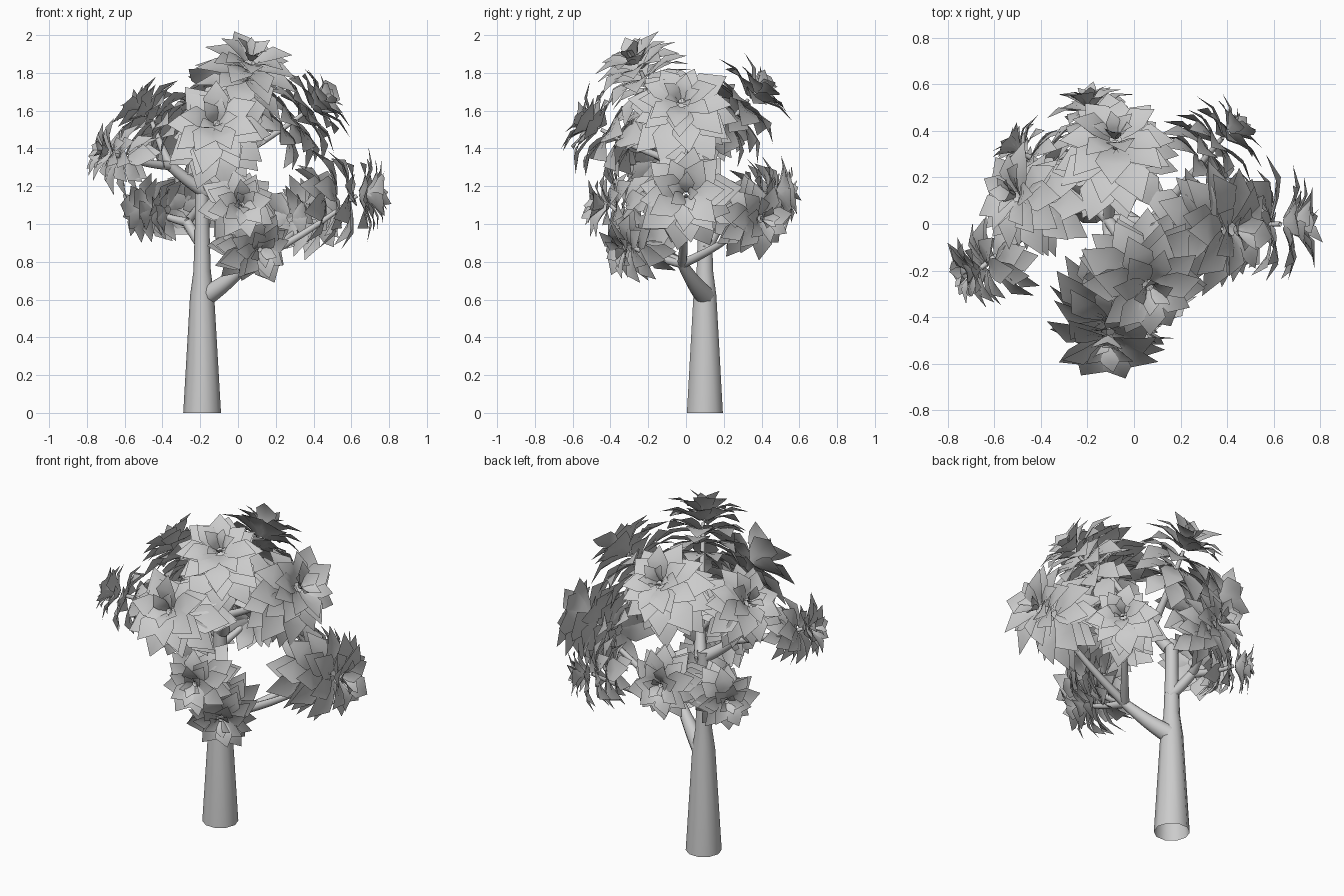
import bpy, bmesh, random
from math import radians, sin, pi
from mathutils import Vector, Matrix

if "Cube" in bpy.data.objects:
    bpy.data.objects.remove(bpy.data.objects["Cube"])

random.seed(4)
TRUNK_X, TRUNK_Y = -.19, .10


# tapered round tube through points with matching radii
def tube(name, points, radii):
    cu = bpy.data.curves.new(name, 'CURVE')
    cu.dimensions = '3D'
    cu.bevel_depth = 1.0
    cu.bevel_resolution = 3
    sp = cu.splines.new('POLY')
    sp.points.add(len(points) - 1)
    for p, co, r in zip(sp.points, points, radii):
        p.co = (*co, 1)
        p.radius = r
    sp.use_smooth = True
    bpy.context.collection.objects.link(bpy.data.objects.new(name, cu))


# branch that leaves its start sideways, then bends upward to its end
def branch(name, start, end, r0, r1, steps=6):
    a, b = Vector(start), Vector(end)
    mid = a.lerp(b, .5) - Vector((0, 0, .07 * (b - a).length))
    ts = [i / steps for i in range(steps + 1)]
    pts = [(1 - t) ** 2 * a + 2 * t * (1 - t) * mid + t * t * b for t in ts]
    tube(name, pts, [r0 + (r1 - r0) * t for t in ts])


# trunk
tube("trunk", [(TRUNK_X, TRUNK_Y, z) for z in (0, .62, .75, 1.0, 1.22)],
     (.10, .064, .046, .038, .036))

# main limbs: height on the trunk, fork position, start radius
LIMBS = {
    "right": (.62, (.05, -.02, .79), .054),
    "left": (.86, (-.27, .18, 1.01), .032),
    "upper": (1.17, (-.36, .04, 1.31), .038),
    "crown": (1.17, (-.11, .02, 1.31), .038),
}
for key, (z, fork, r) in LIMBS.items():
    branch(key + "_limb", (TRUNK_X + .02, TRUNK_Y, z), fork, r, .027)


# one pointed leaf along +X, cupped across and drooping at the tip
def add_leaf(bm, mat, length, width):
    rows = []
    for t, w in ((0, .3), (.3, .8), (.6, 1.0)):
        z = .08 * length * sin(pi * t)
        rows.append([bm.verts.new(mat @ Vector((t * length, s * w * width / 2,
                                                z + abs(s) * .08 * width))) for s in (-1, 0, 1)])
    tip = bm.verts.new(mat @ Vector((length, 0, -.1 * length)))
    for a, b in zip(rows, rows[1:]):
        for i in (0, 1):
            bm.faces.new((a[i], b[i], b[i + 1], a[i + 1]))
    for i in (0, 1):
        bm.faces.new((rows[-1][i], tip, rows[-1][i + 1]))


# whorls: offset along axis, base radius, leaf length, angle from axis, leaf count
WHORLS = [(.25, .06, .46, 34, 5), (.18, .10, .72, 58, 7), (.04, .10, .88, 76, 8),
          (-.18, .10, .92, 92, 9), (-.42, .10, .92, 104, 8), (-.66, .10, .8, 108, 7)]


def leaf_cluster(name, centre, axis, R):
    frame = Matrix.Translation(centre) @ axis.to_track_quat('Z', 'Y').to_matrix().to_4x4()
    bm = bmesh.new()
    for off, base, length, ang, n in WHORLS:
        start = random.uniform(0, 2 * pi)
        for i in range(n):
            turn = Matrix.Rotation(start + 2 * pi * i / n + random.uniform(-.15, .15), 4, 'Z')
            pitch = Matrix.Rotation(radians(ang - 90 + random.uniform(-14, 14)), 4, 'Y')
            m = frame @ turn @ Matrix.Translation((base * R, 0, off * R)) @ pitch
            ln = length * R * random.uniform(.88, 1.12)
            add_leaf(bm, m, ln, ln * .64)
    me = bpy.data.meshes.new(name)
    bm.to_mesh(me)
    bm.free()
    me.shade_smooth()
    bpy.context.collection.objects.link(bpy.data.objects.new(name, me))


# leaf rosettes: limb they grow from, centre, radius
CLUSTERS = [
    ("crown", (.05, -.24, 1.81), .27),
    ("crown", (-.11, -.45, 1.50), .27),
    ("right", (.63, 0, 1.15), .27),
    ("crown", (.38, -.02, 1.61), .27),
    ("right", (.38, .37, 1.03), .21),
    ("upper", (-.66, -.19, 1.37), .19),
    ("right", (.01, -.40, 1.10), .20),
    ("right", (.09, -.29, .88), .21),
    ("left", (-.47, .30, 1.08), .19),
    ("left", (-.18, .47, 1.16), .20),
    ("crown", (-.08, .33, 1.66), .26),
    ("upper", (-.47, .11, 1.58), .23),
]
for i, (limb, centre, radius) in enumerate(CLUSTERS, 1):
    c = Vector(centre)
    # rosettes face outward from the middle of the crown
    axis = Vector((c.x + .08, c.y, .6 * (c.z - 1.05))).normalized()
    branch(f"twig_{i}", LIMBS[limb][1], c, .026, .01)
    leaf_cluster(f"leaf_cluster_{i}", c, axis, radius)
